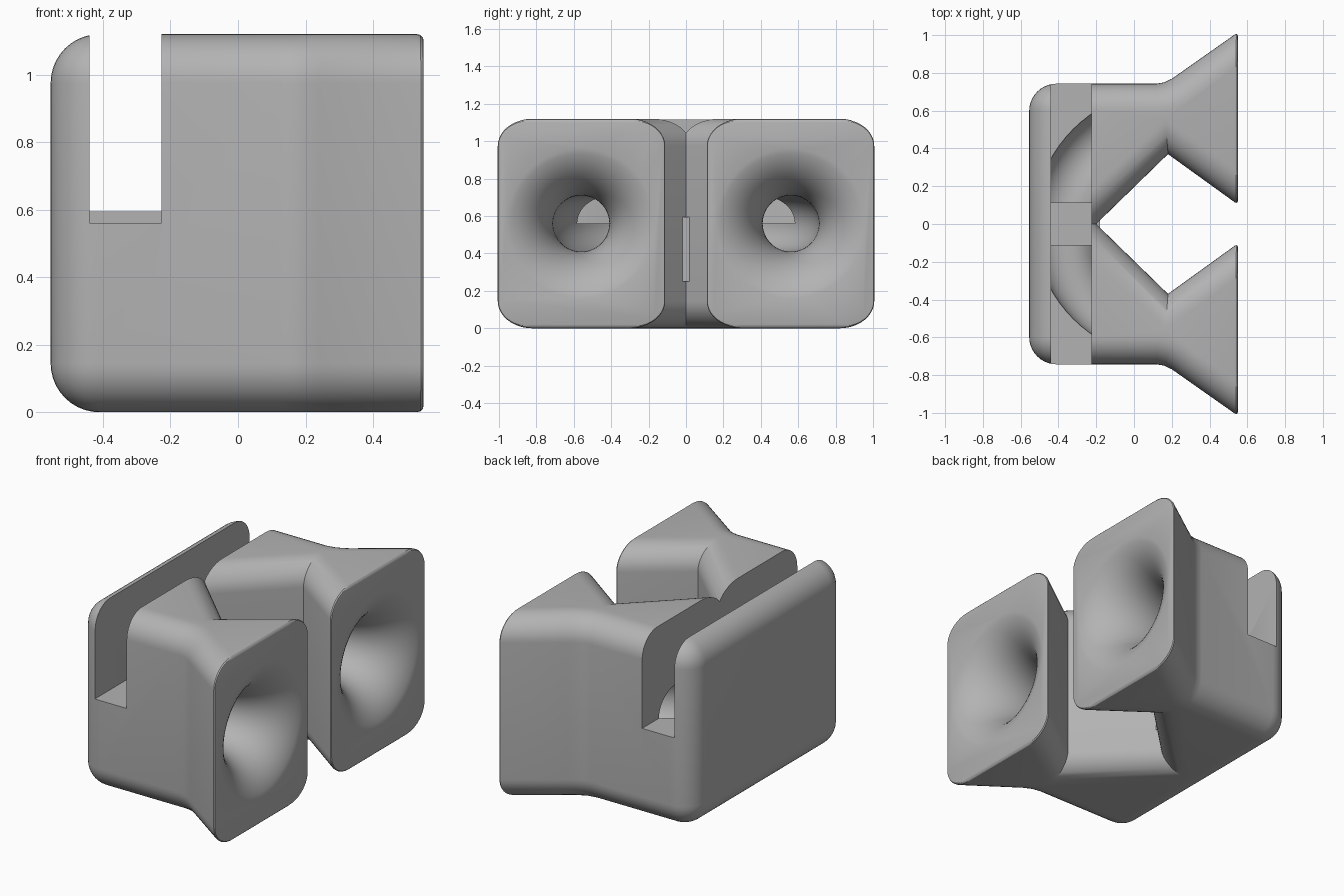
import bpy, bmesh
from math import sin, cos, pi, radians
from mathutils import Vector

if "Cube" in bpy.data.objects:
    bpy.data.objects.remove(bpy.data.objects["Cube"], do_unlink=True)

HEIGHT, FRONT_X, ROUND = 1.12, 0.55, 0.145
MID = HEIGHT / 2

grey = bpy.data.materials.new("plain grey")
grey.use_nodes = True
grey.diffuse_color = (0.45, 0.45, 0.45, 1)
grey.node_tree.nodes["Principled BSDF"].inputs["Base Color"].default_value = (0.45, 0.45, 0.45, 1)


def make_object(name, bm):
    bmesh.ops.recalc_face_normals(bm, faces=bm.faces)
    mesh = bpy.data.meshes.new(name)
    bm.to_mesh(mesh)
    bm.free()
    mesh.materials.append(grey)
    obj = bpy.data.objects.new(name, mesh)
    bpy.context.collection.objects.link(obj)
    return obj


def box(name, lo, hi):
    bm = bmesh.new()
    bmesh.ops.create_cube(bm, size=1)
    lo, hi = Vector(lo), Vector(hi)
    for v in bm.verts:
        v.co = (lo + hi) / 2 + v.co * (hi - lo)
    return make_object(name, bm)


# Body: plan outline with two flared arms, extruded and rounded
half = [(-0.555, 0.743), (0.12, 0.743), (0.16, 0.75), (0.2, 0.769),
        (0.24, 0.797), (FRONT_X, 1.015), (FRONT_X, 0.103), (0.18, 0.37)]
outline = half + [(-0.2, 0)] + [(x, -y) for x, y in reversed(half)]
bm = bmesh.new()
base = bm.faces.new([bm.verts.new((x, y, 0)) for x, y in outline])
top = bmesh.ops.extrude_face_region(bm, geom=[base], use_keep_orig=True)["geom"]
for v in top:
    if isinstance(v, bmesh.types.BMVert):
        v.co.z = HEIGHT
bmesh.ops.recalc_face_normals(bm, faces=bm.faces)


def is_rounded(edge):
    a, b = (v.co for v in edge.verts)
    if abs(a.z - b.z) > 0.5:
        return a.x < -0.5
    return min(a.x, b.x) < FRONT_X - 0.01


bmesh.ops.bevel(bm, geom=[e for e in bm.edges if is_rounded(e)], offset=ROUND,
                segments=10, profile=0.5, affect='EDGES', clamp_overlap=False)

# Small softened rim round each horn face
rims = {e for f in bm.faces if f.normal.x > 0.99 and f.calc_center_median().x > FRONT_X - 0.01
        for e in f.edges}
bmesh.ops.bevel(bm, geom=list(rims), offset=0.02, segments=3, profile=0.5,
                affect='EDGES', clamp_overlap=False)
body = make_object("amplifier_body", bm)

# Sound channel: bell mouth, half-circle pipe and second bell mouth in one sweep
bell = [(0.376 * sin(t), 0.15 + 0.303 * (1 - cos(t)))
        for t in (radians(80) * i / 16 for i in range(1, 17))]
bell.append((0.39, 0.45))
rings = [(pi / 2, s, r) for s, r in reversed(bell)]
rings += [(pi / 2 + pi * i / 40, 0, 0.15) for i in range(41)]
rings += [(3 * pi / 2, s, r) for s, r in bell]
SIDES = 64
bm = bmesh.new()
loops = []
for phi, shift, r in rings:
    out = Vector((cos(phi), sin(phi), 0))
    centre = Vector((0.18 + shift, 0, MID)) + out * 0.56
    loops.append([bm.verts.new(centre + out * r * cos(a) + Vector((0, 0, r * sin(a))))
                  for a in (2 * pi * k / SIDES for k in range(SIDES))])
for a, b in zip(loops, loops[1:]):
    for k in range(SIDES):
        n = (k + 1) % SIDES
        bm.faces.new((a[k], a[n], b[n], b[k]))
bm.faces.new(loops[0])
bm.faces.new(loops[-1])
channel = make_object("channel_cutter", bm)

# Device slot and the divider block between the two channels
slot = box("slot_cutter", (-0.44, -1.2, MID), (-0.226, 1.2, 1.5))
divider = box("channel_divider", (-0.54, -0.113, 0.25), (-0.18, 0.113, 0.595))

bpy.context.view_layer.objects.active = body
for cutter in (slot, channel):
    mod = body.modifiers.new(cutter.name, 'BOOLEAN')
    mod.operation, mod.solver, mod.object = 'DIFFERENCE', 'EXACT', cutter
    bpy.ops.object.modifier_apply(modifier=mod.name)
    bpy.data.objects.remove(cutter, do_unlink=True)

bpy.ops.object.select_all(action='DESELECT')
body.select_set(True)
bpy.ops.object.shade_smooth_by_angle(angle=radians(30))
